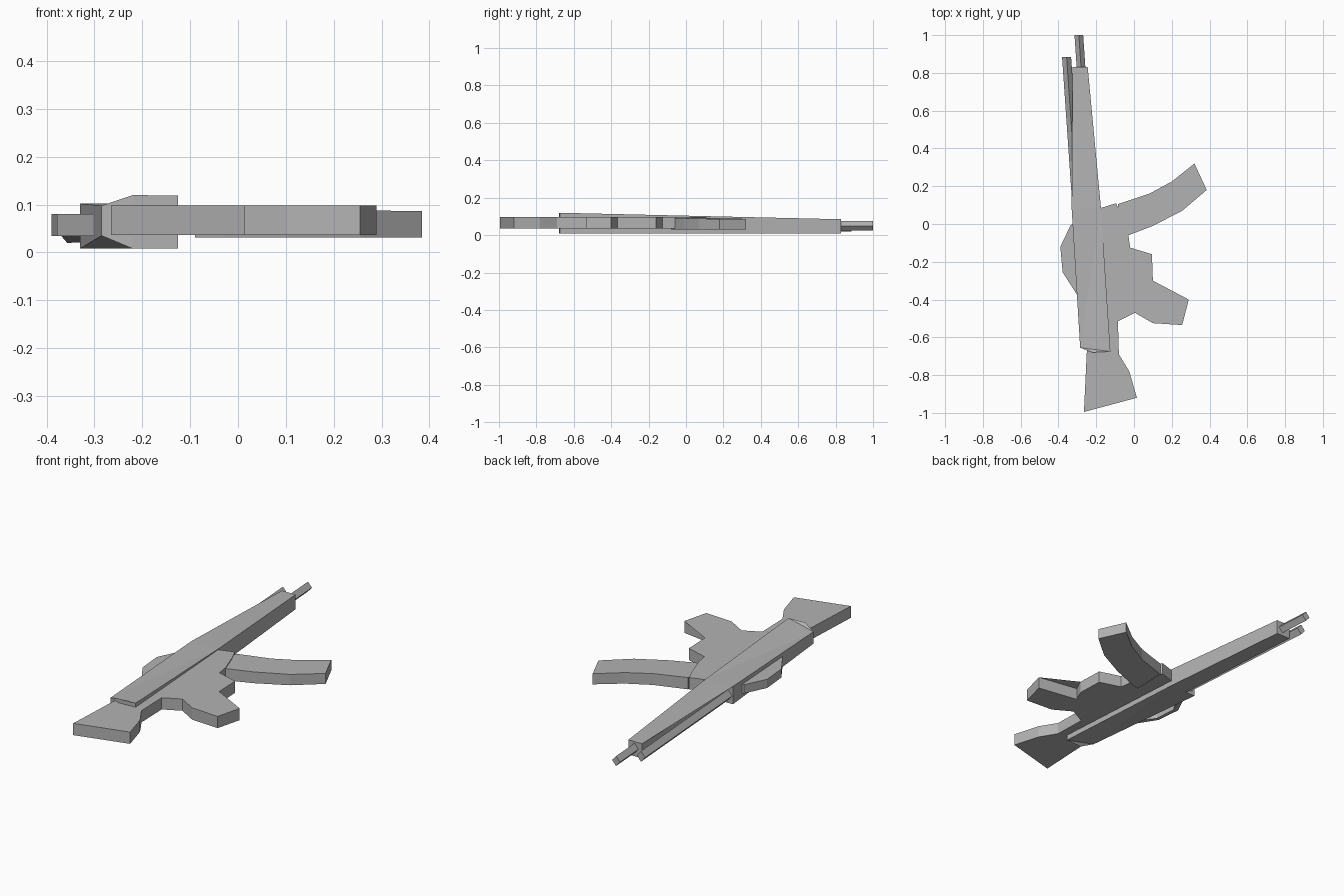
import bpy, bmesh
from mathutils import Vector

cube = bpy.data.objects.get("Cube")
if cube:
    bpy.data.objects.remove(cube, do_unlink=True)

grey = bpy.data.materials.new("plain grey")
grey.use_nodes = True
colour = (0.45, 0.45, 0.45, 1)
grey.diffuse_color = colour
grey.node_tree.nodes["Principled BSDF"].inputs["Base Color"].default_value = colour


def finish(name, bm):
    bmesh.ops.recalc_face_normals(bm, faces=bm.faces)
    mesh = bpy.data.meshes.new(name)
    bm.to_mesh(mesh)
    bm.free()
    mesh.materials.append(grey)
    obj = bpy.data.objects.new(name, mesh)
    bpy.context.collection.objects.link(obj)
    return obj


def slab(name, outline, span):
    """Flat outline thickened between span(x, y) = (bottom, top)."""
    bm = bmesh.new()
    low = [bm.verts.new((x, y, span(x, y)[0])) for x, y in outline]
    high = [bm.verts.new((x, y, span(x, y)[1])) for x, y in outline]
    caps = [bm.faces.new(low[::-1]), bm.faces.new(high)]
    n = len(outline)
    for i in range(n):
        j = (i + 1) % n
        bm.faces.new((low[i], low[j], high[j], high[i]))
    bmesh.ops.triangulate(bm, faces=caps)
    return finish(name, bm)


def diamond_rod(name, start, end, half_width, half_height):
    """Four-sided rod standing on its edge."""
    bm = bmesh.new()
    rings = []
    for p in (Vector(start), Vector(end)):
        rings.append([bm.verts.new(p + Vector((dx * half_width, 0, dz * half_height)))
                      for dx, dz in ((1, 0), (0, 1), (-1, 0), (0, -1))])
    a, b = rings
    bm.faces.new(a)
    bm.faces.new(b[::-1])
    for i in range(4):
        j = (i + 1) % 4
        bm.faces.new((a[i], a[j], b[j], b[i]))
    return finish(name, bm)


# Long upper housing, thinning towards the muzzle, with a pinched rear corner
def housing_span(x, y):
    if x < -0.25 and y < -0.6:
        return 0.035, 0.098
    return 0.008, 0.104 - 0.023 * y


slab("upper_housing",
     [(-0.285, -0.655), (-0.22, -0.68), (-0.125, -0.675), (-0.175, 0.085),
      (-0.245, 0.83), (-0.325, 0.83), (-0.275, 0.08), (-0.33, 0.08)],
     housing_span)

# Stock, lower body and grip share one slab
slab("stock_body_and_grip",
     [(-0.265, -0.995), (0.015, -0.92), (-0.025, -0.78), (-0.08, -0.69),
      (-0.085, -0.515), (0.005, -0.47), (0.1, -0.525), (0.255, -0.535),
      (0.29, -0.4), (0.07, -0.365), (0.1, -0.3), (0.095, -0.16),
      (-0.02, -0.125), (-0.03, -0.06), (-0.065, 0.04), (-0.095, 0.11),
      (-0.175, 0.085), (-0.25, 0.07), (-0.25, -0.68)],
     lambda x, y: (0.036, 0.098))

# Curved magazine
slab("magazine",
     [(-0.09, -0.08), (-0.03, -0.06), (0.1, -0.01), (0.255, 0.07),
      (0.385, 0.18), (0.32, 0.32), (0.2, 0.225), (0.08, 0.16), (-0.085, 0.105)],
     lambda x, y: (0.031, 0.092 - 0.015 * x))

# Thin bowed side handle
slab("side_handle",
     [(-0.32, 0.0), (-0.335, -0.005), (-0.39, -0.12), (-0.378, -0.255),
      (-0.295, -0.385), (-0.295, -0.335), (-0.36, -0.25), (-0.368, -0.13),
      (-0.32, -0.04)],
     lambda x, y: (0.034, 0.08))

# Barrel and side tube
diamond_rod("barrel", (-0.275, 0.75, 0.05), (-0.292, 1.0, 0.05), 0.023, 0.026)
diamond_rod("side_tube", (-0.3, 0.06, 0.05), (-0.357, 0.885, 0.048), 0.024, 0.028)
